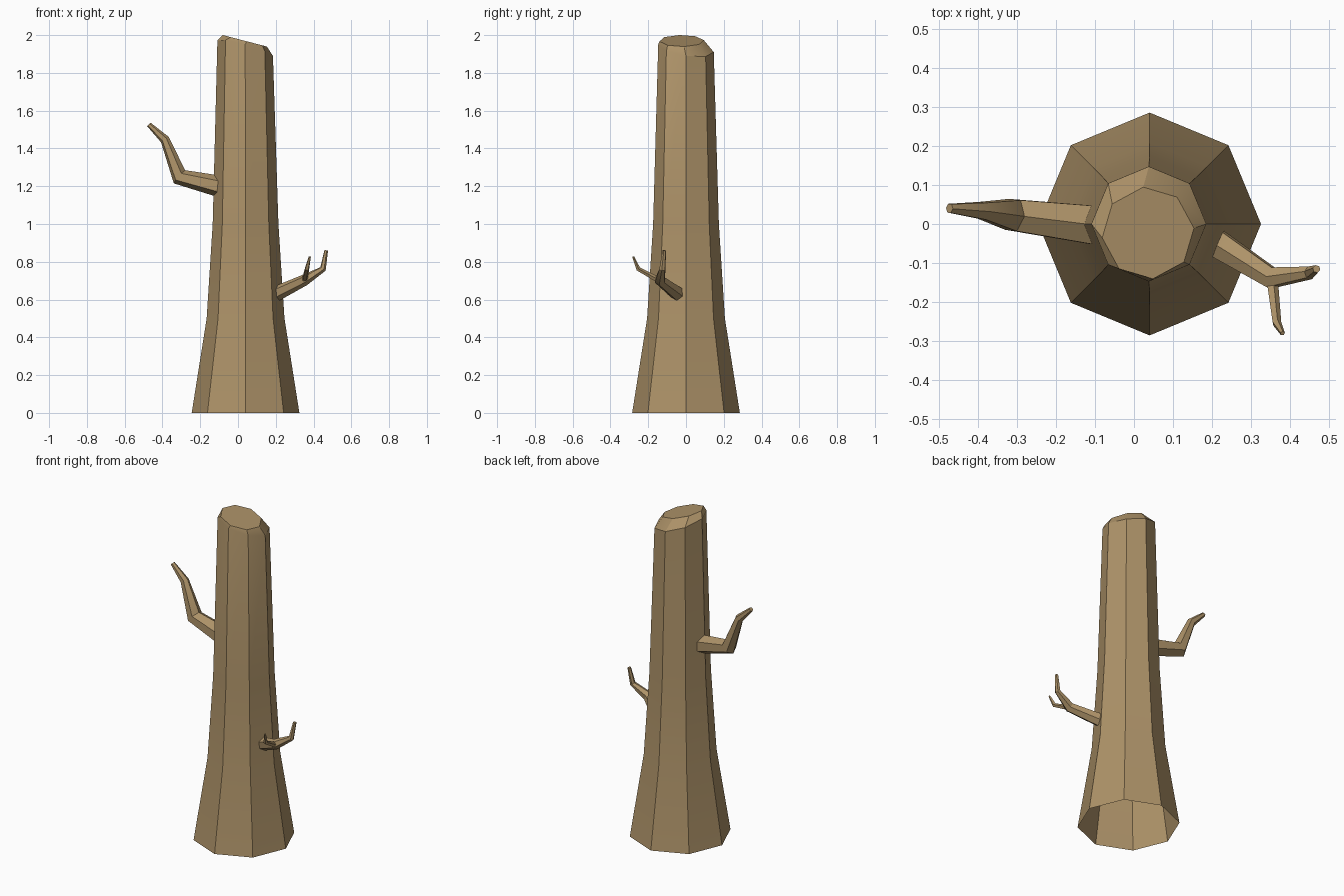
import bpy, bmesh, math
from mathutils import Vector

if "Cube" in bpy.data.objects:
    bpy.data.objects.remove(bpy.data.objects["Cube"])

bark = bpy.data.materials.new("bark_brown")
bark.diffuse_color = (0.42, 0.29, 0.14, 1)
bark.use_nodes = True
bark.node_tree.nodes["Principled BSDF"].inputs["Base Color"].default_value = bark.diffuse_color


def loft(name, rings, cap_start=False):
    """Skin a list of vertex rings, closing the far end."""
    bm = bmesh.new()
    loops = [[bm.verts.new(p) for p in r] for r in rings]
    n = len(rings[0])
    for a, b in zip(loops, loops[1:]):
        for i in range(n):
            j = (i + 1) % n
            bm.faces.new((a[i], a[j], b[j], b[i]))
    bm.faces.new(loops[-1])
    if cap_start:
        bm.faces.new(loops[0][::-1])
    me = bpy.data.meshes.new(name)
    bm.to_mesh(me)
    bm.free()
    me.materials.append(bark)
    ob = bpy.data.objects.new(name, me)
    bpy.context.collection.objects.link(ob)
    bpy.ops.object.select_all(action='DESELECT')
    ob.select_set(True)
    bpy.context.view_layer.objects.active = ob
    bpy.ops.object.shade_smooth_by_angle(angle=math.radians(30))
    return ob


def circle(cx, cy, r, zfun, n=8, turn=0.0):
    pts = []
    for i in range(n):
        a = 2 * math.pi * i / n + turn
        x, y = cx + r * math.cos(a), cy + r * math.sin(a)
        pts.append((x, y, zfun(x, y)))
    return pts


def branch(name, path, radii, n=6):
    """Tapered tube whose rings sit square to the averaged path direction."""
    P = [Vector(p) for p in path]
    rings = []
    for i, (p, r) in enumerate(zip(P, radii)):
        t = Vector()
        if i > 0:
            t += (p - P[i - 1]).normalized()
        if i < len(P) - 1:
            t += (P[i + 1] - p).normalized()
        t.normalize()
        side = (P[-1] - P[0]).cross(Vector((0, 0, 1)))
        u = (side - t * side.dot(t)).normalized()
        v = t.cross(u)
        rings.append([p + r * (math.cos(a) * u + math.sin(a) * v)
                      for a in (2 * math.pi * (k + 0.5) / n for k in range(n))])
    return loft(name, rings, True)


# trunk: flared, open underneath, with a slanted, chipped top
trunk = [circle(0.04, 0, r, lambda x, y, z=z: z)
         for z, r in ((0, 0.285), (0.5, 0.206), (1.0, 0.174))]
trunk.append(circle(0.038, 0, 0.147,
                    lambda x, y: 1.93 - 0.28 * (x - 0.04) - 0.14 * y))
trunk.append(circle(0.036, -0.023, 0.118,
                    lambda x, y: 2.0 - 0.26 * (x + 0.08), turn=math.radians(6)))
loft("trunk", trunk)

# upper left branch
branch("left_branch",
       [(-0.10, -0.003, 1.20), (-0.31, 0.023, 1.25),
        (-0.387, 0.034, 1.447), (-0.472, 0.04, 1.527)],
       [0.057, 0.046, 0.025, 0.013])

# lower right branch and its side twig
branch("right_branch",
       [(0.205, -0.045, 0.632), (0.352, -0.138, 0.703),
        (0.45, -0.125, 0.762), (0.467, -0.115, 0.86)],
       [0.040, 0.030, 0.017, 0.010])
branch("right_twig",
       [(0.352, -0.14, 0.70), (0.365, -0.253, 0.762), (0.38, -0.28, 0.827)],
       [0.016, 0.012, 0.006], 5)
